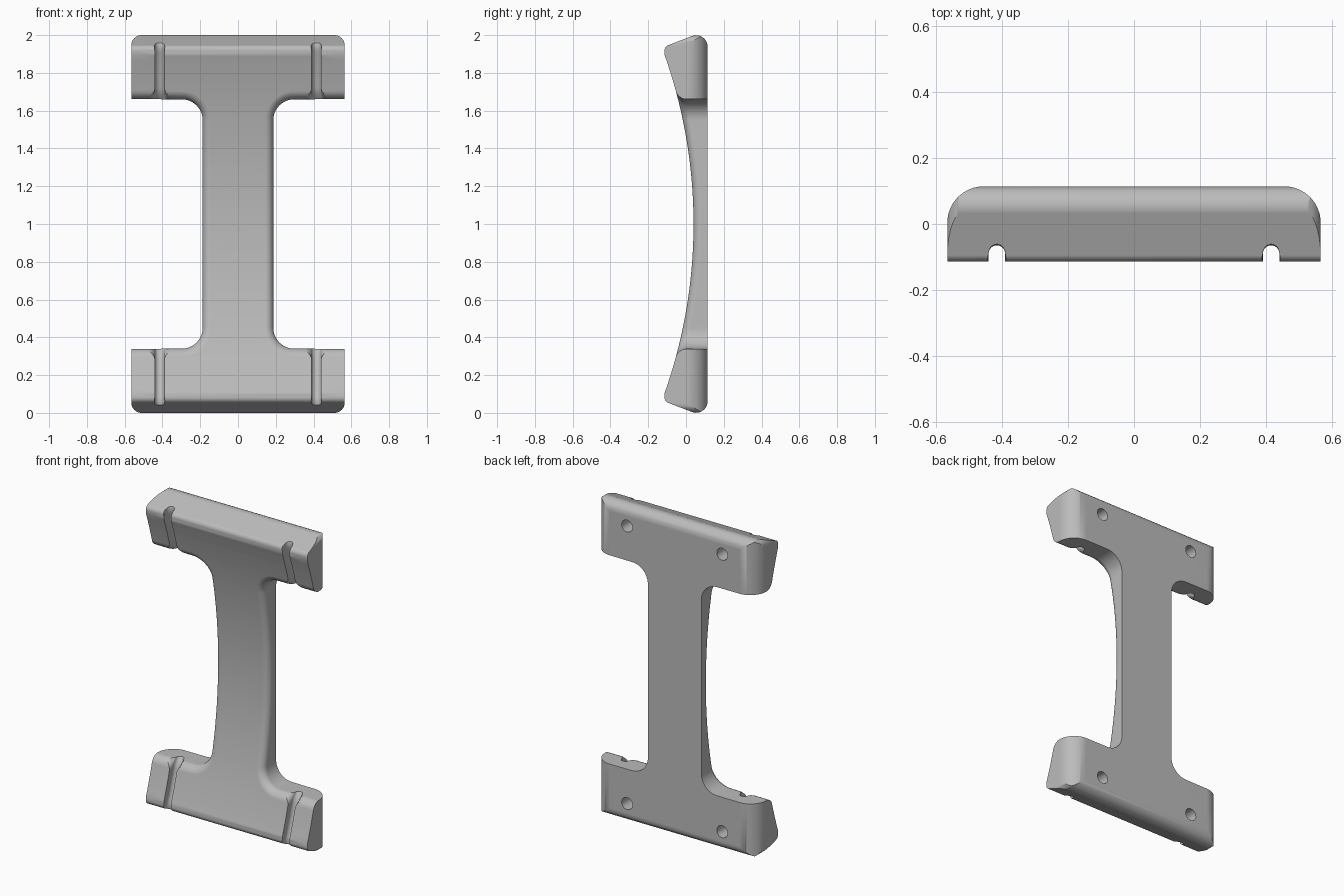
import bpy, bmesh, math
from mathutils import Vector

if "Cube" in bpy.data.objects:
    bpy.data.objects.remove(bpy.data.objects["Cube"], do_unlink=True)

HALF_W, BACK, STEM, ARM, FILLET, EDGE = 0.565, 0.114, 0.187, 1.66, 0.11, 0.042

grey = bpy.data.materials.new("grey")
grey.use_nodes = True
colour = (0.5, 0.5, 0.5, 1)
grey.diffuse_color = colour
grey.node_tree.nodes["Principled BSDF"].inputs["Base Color"].default_value = colour


def front(z):
    """Depth of the concave front face at a height."""
    return 0.04 - (2.69 - math.sqrt(2.69 ** 2 - (z - 1) ** 2))


def make_object(name, bm):
    bmesh.ops.recalc_face_normals(bm, faces=bm.faces)
    mesh = bpy.data.meshes.new(name)
    bm.to_mesh(mesh)
    bm.free()
    mesh.materials.append(grey)
    obj = bpy.data.objects.new(name, mesh)
    bpy.context.collection.objects.link(obj)
    return obj


def loft(name, rings, caps):
    """Skin closed rings; caps holds flags for the first and last ring."""
    bm = bmesh.new()
    loops = [[bm.verts.new(p) for p in ring] for ring in rings]
    n = len(loops[0])
    for a, b in zip(loops, loops[1:]):
        for i in range(n):
            j = (i + 1) % n
            bm.faces.new((a[i], a[j], b[j], b[i]))
    for loop, flag in zip((loops[0], loops[-1]), caps):
        if flag == "flat":
            bm.faces.new(loop)
        else:  # rows across the width keep the curved face
            for i in range(n // 2 - 1):
                bm.faces.new((loop[i], loop[i + 1], loop[n - 2 - i], loop[n - 1 - i]))
    return make_object(name, bm)


def rounded(corners, steps=10):
    """Polygon with a radius at each corner."""
    out = []
    for i, (x, y, r) in enumerate(corners):
        p = Vector((x, y))
        u = (Vector(corners[i - 1][:2]) - p).normalized()
        v = (Vector(corners[(i + 1) % len(corners)][:2]) - p).normalized()
        if r == 0:
            out.append(p)
            continue
        half = u.angle(v) / 2
        c = p + (u + v).normalized() * r / math.sin(half)
        a, b = (p + w * r / math.tan(half) - c for w in (u, v))
        for k in range(steps + 1):
            t = 2 * k / steps - 1
            s = 0.5 + 0.5 * math.tan(t * (math.pi / 4 - half / 2)) / math.tan(math.pi / 4 - half / 2)
            out.append(c + a.lerp(b, s).normalized() * r)
    return out


def combine(body, tool, operation):
    mod = body.modifiers.new("cut", "BOOLEAN")
    mod.operation, mod.solver, mod.object = operation, "EXACT", tool
    tool.hide_render = True
    bpy.context.view_layer.objects.active = body
    bpy.ops.object.modifier_apply(modifier=mod.name)
    bpy.data.objects.remove(tool, do_unlink=True)


# Right half of the outline, bottom to middle: point and inward direction
lower = [((0.8, -0.2 + 0.45 * k / 8), (0, 0)) for k in range(9)]
lower += [((0.8, 2 - ARM - 0.002), (0, -1))]
cx, cz = STEM + FILLET, 2 - ARM + FILLET
for k in range(11):
    a = math.radians(270 - 9 * k)
    d = (math.cos(a), math.sin(a))
    lower.append(((cx + FILLET * d[0], cz + FILLET * d[1]), d))
lower += [((STEM, cz + (1 - cz) * k / 10), (-1, 0)) for k in range(1, 10)]
upper = [((p[0], 2 - p[1]), (d[0], -d[1])) for p, d in reversed(lower)]
side = lower + [((STEM, 1), (-1, 0))] + upper


def outline_ring(inset, depth):
    pts = []
    for (x, z), (dx, dz) in side:
        x, z = x + dx * inset, z + dz * inset
        pts.append((x, BACK if depth is None else front(z) + depth, z))
    return pts + [(-x, y, z) for x, y, z in reversed(pts)]


# Body: flat back, straight walls, rounded front edge, concave front
rings = [outline_ring(0, None)]
for k in range(9):
    t = math.radians(90) * k / 8
    rings.append(outline_ring(EDGE * (1 - math.cos(t)), EDGE * (1 - math.sin(t))))
body = loft("bracket", rings, ("flat", "rows"))

# Trim to the plan, side and front outlines
plan = rounded([(-HALF_W, -0.4, 0), (HALF_W, -0.4, 0),
                (HALF_W, BACK, FILLET), (-HALF_W, BACK, FILLET)])
profile = rounded([(-BACK, 0.061, 0.03), (BACK, -0.027, 0.06),
                   (BACK, 2.027, 0.06), (-BACK, 1.939, 0.03)])
face = rounded([(-HALF_W, 0, 0.055), (HALF_W, 0, 0.055),
                (HALF_W, 2, 0.055), (-HALF_W, 2, 0.055)])
for pts, place in ((plan, lambda p, s: (p.x, p.y, 1 + 1.5 * s)),
                   (profile, lambda p, s: (s, p.x, p.y)),
                   (face, lambda p, s: (p.x, 0.5 * s, p.y))):
    tool = loft("trim", [[place(p, s) for p in pts] for s in (-1, 1)], ("flat", "flat"))
    combine(body, tool, "INTERSECT")


# Grooves: round-bottomed, following the front and flaring at both ends
def groove_ring(x, z):
    flare = max(0, min(1, (1.72 - z) / 0.06), min(1, (z - 1.915) / 0.05)) ** 2
    w, depth, f = 0.025, 0.06 + 0.02 * flare, 0.055 * flare
    half = [(w + f, -0.15), (w + f, -0.005 + 0.02 * flare),
            (w + 0.4 * f, 0.01 + 0.02 * flare), (w + 0.1 * f, 0.025 + 0.02 * flare)]
    half += [(w * math.cos(a), depth - w + w * math.sin(a))
             for a in (math.radians(15 * k) for k in range(7))]
    pts = half + [(-px, py) for px, py in reversed(half[:-1])]
    return [(x + px, front(z) + py, z) for px, py in pts]


for x in (-0.415, 0.415):
    for top in (True, False):
        levels = [1.6 + 0.0125 * k for k in range(37)]
        rings = [groove_ring(x, z) for z in levels]
        if not top:
            rings = [[(px, py, 2 - pz) for px, py, pz in ring] for ring in rings]
        combine(body, loft("groove", rings, ("flat", "flat")), "DIFFERENCE")

# Screw holes in the back
for x in (-0.333, 0.333):
    for z in (0.122, 1.878):
        circle = [(x + 0.038 * math.cos(a), z + 0.038 * math.sin(a))
                  for a in (math.tau * k / 24 for k in range(24))]
        hole = loft("hole", [[(px, y, pz) for px, pz in circle] for y in (0.03, 0.2)],
                    ("flat", "flat"))
        combine(body, hole, "DIFFERENCE")

# Smooth shading with sharp edges kept
bpy.ops.object.select_all(action="DESELECT")
body.select_set(True)
bpy.context.view_layer.objects.active = body
bpy.ops.object.shade_smooth_by_angle(angle=math.radians(32))
weighted = body.modifiers.new("even_shading", "WEIGHTED_NORMAL")
weighted.keep_sharp = True
